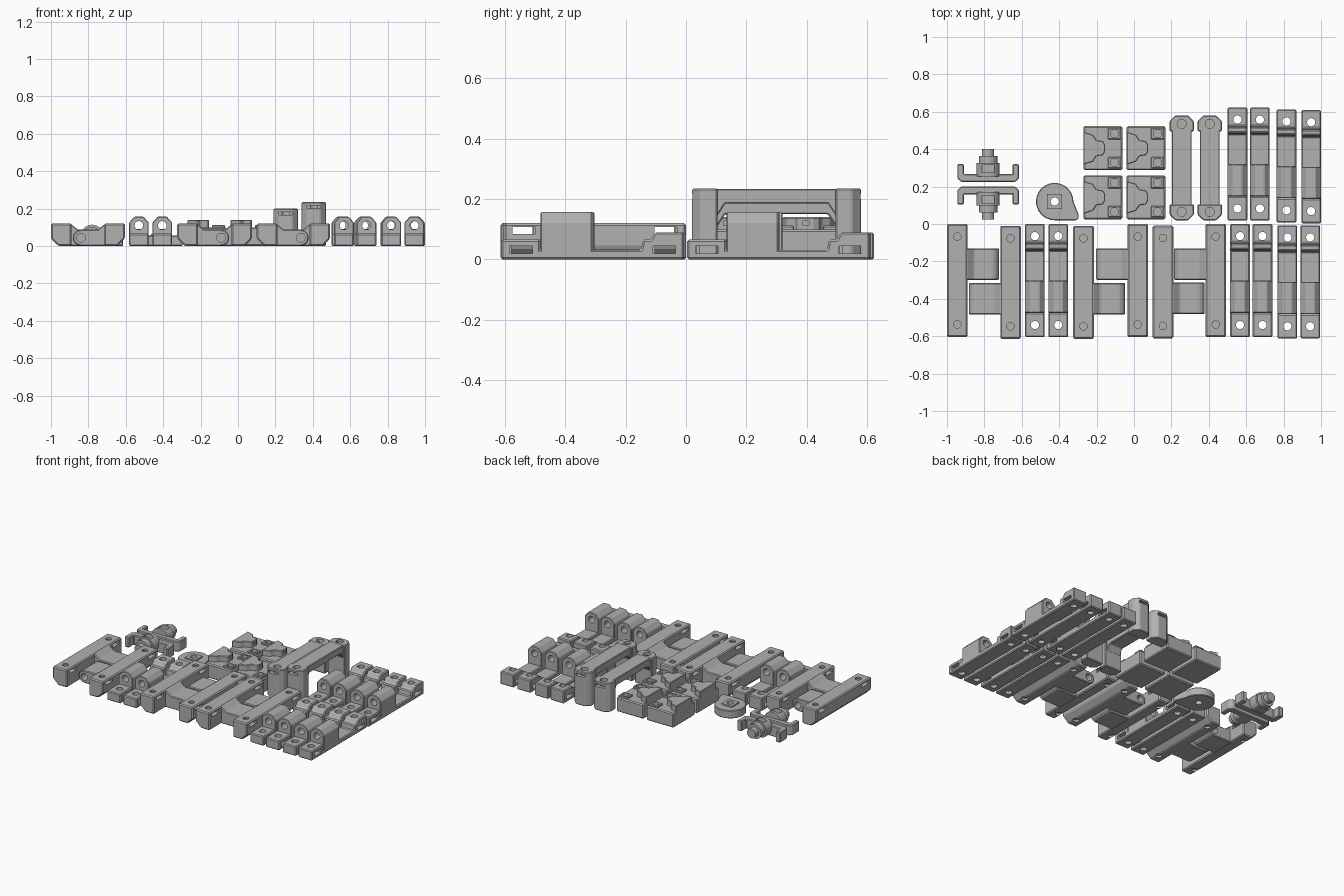
import bpy, bmesh, math
from mathutils import Vector, Matrix

if "Cube" in bpy.data.objects:
    bpy.data.objects.remove(bpy.data.objects["Cube"])

grey = bpy.data.materials.new("plain_grey")
grey.diffuse_color = (0.44, 0.44, 0.44, 1)
grey.use_nodes = True
grey.node_tree.nodes["Principled BSDF"].inputs["Base Color"].default_value = grey.diffuse_color


def prism(bm, pts, axis, a, b, bevel=0.0):
    """Extrude a 2D outline along an axis from a to b, with softened edges."""
    place = {'x': lambda u, v, w: (w, u, v),
             'y': lambda u, v, w: (u, w, v),
             'z': lambda u, v, w: (u, v, w)}[axis]
    t = bmesh.new()
    lo = [t.verts.new(place(u, v, a)) for u, v in pts]
    hi = [t.verts.new(place(u, v, b)) for u, v in pts]
    n = len(pts)
    t.faces.new(lo)
    t.faces.new(hi[::-1])
    for i in range(n):
        j = (i + 1) % n
        t.faces.new((lo[i], hi[i], hi[j], lo[j]))
    bmesh.ops.recalc_face_normals(t, faces=t.faces[:])
    if bevel:
        sharp = [e for e in t.edges if e.calc_face_angle(0) > 0.6]
        bmesh.ops.bevel(t, geom=sharp, offset=bevel, segments=1,
                        affect='EDGES', clamp_overlap=True)
    m = bpy.data.meshes.new("tmp")
    t.to_mesh(m)
    t.free()
    bm.from_mesh(m)
    bpy.data.meshes.remove(m)


def rect(u0, u1, v0, v1):
    return [(u0, v0), (u1, v0), (u1, v1), (u0, v1)]


def arc(u, v, r, n=20, a0=0, a1=360):
    full = a1 - a0 == 360
    k = n if full else n - 1
    return [(u + r * math.cos(math.radians(a0 + (a1 - a0) * i / k)),
             v + r * math.sin(math.radians(a0 + (a1 - a0) * i / k))) for i in range(n)]


def obj_from(bm, name):
    m = bpy.data.meshes.new(name)
    bm.to_mesh(m)
    bm.free()
    o = bpy.data.objects.new(name, m)
    bpy.context.collection.objects.link(o)
    return o


def carve(name, adds, cuts):
    """Join the added prisms, subtract the cut prisms, return the mesh."""
    A, C = bmesh.new(), bmesh.new()
    for p in adds:
        prism(A, *p)
    for p in cuts:
        prism(C, *p)
    body, cutter = obj_from(A, name), obj_from(C, "cutter")
    mod = body.modifiers.new("cut", 'BOOLEAN')
    mod.operation, mod.object, mod.solver = 'DIFFERENCE', cutter, 'EXACT'
    mod.use_self = True
    dg = bpy.context.evaluated_depsgraph_get()
    mesh = bpy.data.meshes.new_from_object(body.evaluated_get(dg))
    mesh.name = name
    mesh.materials.clear()
    mesh.materials.append(grey)
    bpy.data.objects.remove(body)
    bpy.data.objects.remove(cutter)
    mesh.shade_flat()
    return mesh


def put(mesh, name, x, y, turn=0):
    o = bpy.data.objects.new(name, mesh)
    o.location = (x, y, 0)
    o.rotation_euler.z = turn
    bpy.context.collection.objects.link(o)


B = 0.007

# Bars with a hinge arm; s chooses which half of the bar carries the arm
def arm_bar(s):
    y0, y1 = sorted((s * 0.003, s * 0.172))
    bar = [(-.015, 0), (.055, 0), (.055, .12), (-.055, .12), (-.055, .04)]
    arm = [(.04, .001), (.18, .001)] + arc(.18, .044, .043, 9, -70, 90) + \
          [(.12, .087), (.09, .087), (.052, .118), (.04, .118)]
    cuts = [(arc(.18, .044, .024, 16), 'y', y0 - .01, y1 + .01)]
    for y in (-.235, .235):
        cuts += [(arc(0, y, .02), 'z', .03, .14), (arc(0, y, .02), 'z', -.02, .015),
                 (rect(y - .038, y + .038, .085, .108), 'x', -.08, .08)]
    return carve("arm_bar", [(bar, 'y', -.302, .302, B), (arm, 'y', y0, y1, .005)], cuts)


upper, lower = arm_bar(1), arm_bar(-1)
for i, (xl, xr, mesh, yl, yr) in enumerate([(-.945, -.66, upper, -.302, -.312),
                                            (-.27, .02, lower, -.312, -.302),
                                            (.155, .437, lower, -.31, -.302)]):
    put(mesh, f"arm_bar_left_{i}", xl, yl)
    put(mesh, f"arm_bar_right_{i}", xr, yr, math.pi)

# Small hinge blocks: stepped base, drilled hub, bolt holes and nut slots
w = .0525
base = [(0, 0), (.605, 0), (.605, .09), (.51, .09), (.495, .066), (.47, .066),
        (.463, .032), (.13, .032), (.13, .066), (0, .066)]
hub = [(-w, .012), (w, .012), (w, .125), (.024, .157), (-.024, .157), (-w, .125)]
cuts = [(arc(0, .11, .023), 'y', .1, .33)]
for y in (.065, .54):
    cuts += [(arc(0, y, .022), 'z', -.02, .2),
             (rect(y - .038, y + .038, .02, .045), 'x', -.08, .08)]
block = carve("hinge_block", [(base, 'x', -w, w, .006), (hub, 'y', .13, .302, .004)], cuts)
for i, (x, y) in enumerate([(-.53, -.605), (-.405, -.605), (.567, -.605), (.687, -.605),
                            (.82, -.612), (.942, -.612), (.553, .018), (.673, .018),
                            (.815, .008), (.947, .004)]):
    put(block, f"hinge_block_{i}", x, y)


# Tall bridge handles: two chamfered posts joined by a top rail
def handle(h):
    post = [(-.065, .085), (-.065, .03), (-.035, 0), (.035, 0), (.065, .03), (.065, .085)]
    back = [(u, .56 - v) for u, v in post]
    rail = [(.03, h - .09), (.084, h - .09), (.11, h - .05), (.45, h - .05),
            (.476, h - .09), (.53, h - .09), (.53, h - .001), (.03, h - .001)]
    cuts = []
    for y in (.045, .515):
        cuts += [(arc(0, y, .024), 'z', h - .06, h + .02)]
    cuts += [(rect(-.035, .035, h - .035, h - .018), 'y', -.02, .03),
             (rect(-.035, .035, h - .035, h - .018), 'y', .53, .58)]
    return carve("handle", [(post, 'z', 0, h, .005), (back, 'z', 0, h, .005),
                            (rail, 'x', -.053, .053, .004)], cuts)


put(handle(.2), "low_handle", .255, .02)
put(handle(.235), "tall_handle", .405, .02)

# Corner mounts: base block, raised funnel, two screw bosses
funnel = [(.0, .03), (.05, .045), (.07, .075), (.105, .08), (.115, .1), (.115, .135),
          (.105, .155), (.07, .16), (.05, .19), (0, .205)]
mount = carve("mount",
              [(rect(0, .208, 0, .235), 'z', 0, .1, B), (funnel, 'z', .05, .14, .004),
               (rect(.13, .2, .01, .07), 'z', .05, .112, .004),
               (rect(.13, .2, .165, .225), 'z', .05, .112, .004)],
              [(arc(.166, y, .022), 'z', .06, .15) for y in (.04, .195)]
              + [(rect(.09, .15, .112, .128), 'y', .1, .12)])
for i, (x, y) in enumerate([(-.27, .025), (-.04, .025), (-.27, .288), (-.04, .288)]):
    put(mount, f"mount_{i}", x, y)

# Teardrop cam with a square boss
drop = arc(0, 0, .1, 24, 0, 270) + [(.115, -.1), (.128, -.09), (.128, -.07)]
cam = carve("cam", [(drop, 'z', 0, .055, .004), (rect(-.04, .04, -.04, .04), 'z', .03, .065)],
            [(arc(0, 0, .022), 'z', -.02, .1)])
put(cam, "cam", -.424, .12)

# Pronged clips with a stepped pivot
fork = [(-.165, .02), (-.145, 0), (.145, 0), (.165, .02), (.165, .095), (.13, .095),
        (.13, .042), (-.13, .042), (-.13, .095), (-.165, .095)]


def flat_disc(r):
    return [(u, max(v, .004)) for u, v in arc(0, .052, r, 24)]


clip = carve("clip", [(fork, 'z', 0, .072, .005), (flat_disc(.062), 'y', .03, .1),
                      (flat_disc(.05), 'y', .09, .138), (flat_disc(.032), 'y', .13, .175)],
             [(rect(-.034, .034, .05, .09), 'z', .075, .14)])
put(clip, "back_clip", -.78, .225)
put(clip, "front_clip", -.78, .2, math.pi)
